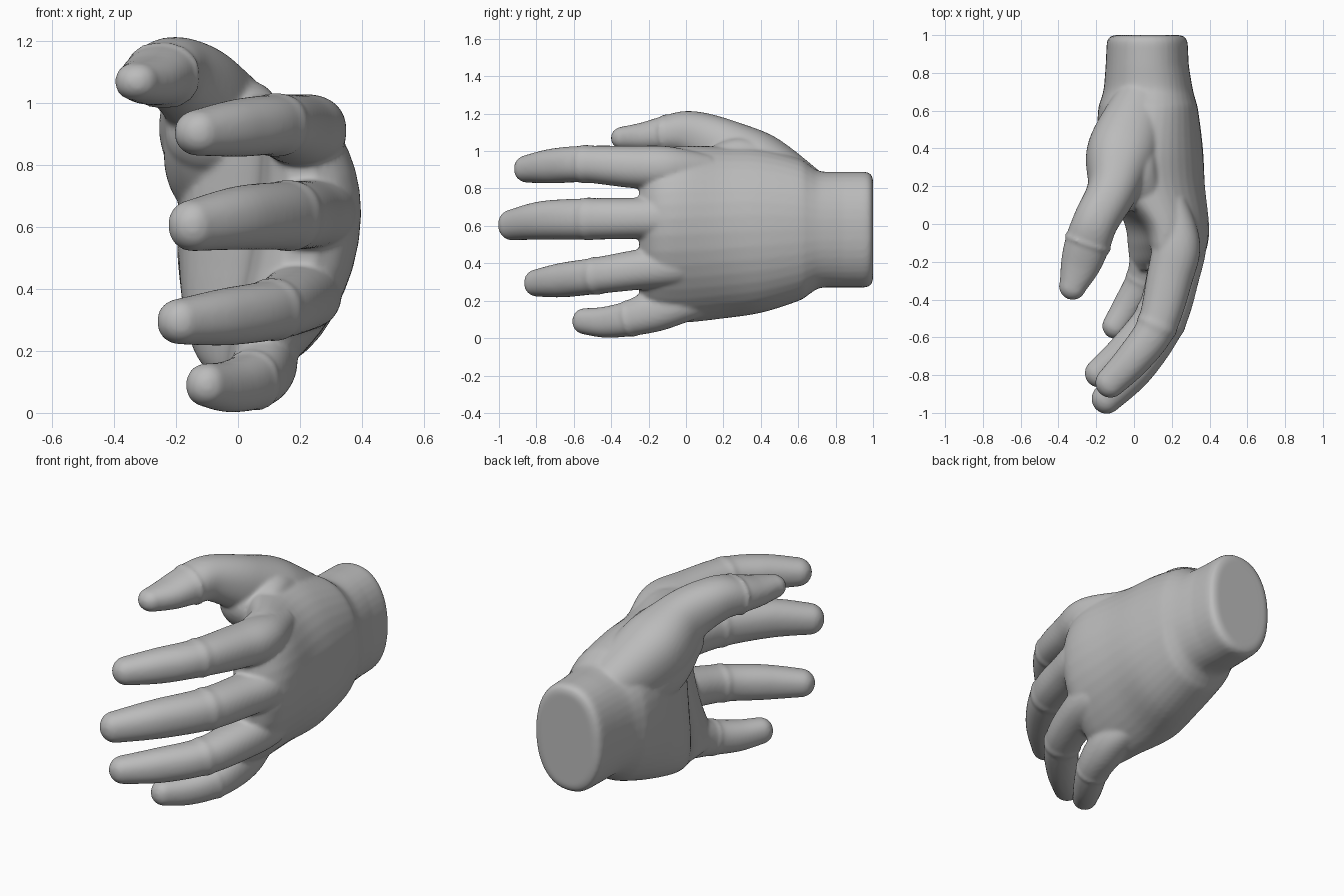
import bpy, bmesh, math
from mathutils import Vector

cube = bpy.data.objects.get("Cube")
if cube:
    bpy.data.objects.remove(cube)

skin = bpy.data.materials.new("plain grey")
skin.use_nodes = True
GREY = (0.5, 0.5, 0.5, 1)
skin.diffuse_color = GREY
skin.node_tree.nodes["Principled BSDF"].inputs["Base Color"].default_value = GREY
SIDES = 40


def smooth_path(rows, steps=8):
    """Catmull-Rom interpolation through rows of equal length."""
    rows = [Vector(r) for r in rows]
    out = []
    for i in range(len(rows) - 1):
        p1, p2 = rows[i], rows[i + 1]
        p0, p3 = rows[max(i - 1, 0)], rows[min(i + 2, len(rows) - 1)]
        for k in range(steps):
            t = k / steps
            out.append(0.5 * (2 * p1 + (p2 - p0) * t + (2 * p0 - 5 * p1 + 4 * p2 - p3) * t ** 2
                              + (3 * p1 - p0 - 3 * p2 + p3) * t ** 3))
    return out + [rows[-1]]


def oval():
    """Unit circle points, slightly squared."""
    for i in range(SIDES):
        a = math.tau * i / SIDES
        yield [math.copysign(abs(v) ** 0.9, v) for v in (math.cos(a), math.sin(a))]


def loft(name, rings):
    """Skin a list of vertex rings into a closed solid."""
    bm = bmesh.new()
    loops = [[bm.verts.new(p) for p in ring] for ring in rings]
    for a, b in zip(loops, loops[1:]):
        for i in range(SIDES):
            j = (i + 1) % SIDES
            bm.faces.new((a[i], a[j], b[j], b[i]))
    bm.faces.new(loops[0])
    bm.faces.new(loops[-1])
    bmesh.ops.recalc_face_normals(bm, faces=bm.faces)
    mesh = bpy.data.meshes.new(name)
    bm.to_mesh(mesh)
    bm.free()
    obj = bpy.data.objects.new(name, mesh)
    bpy.context.collection.objects.link(obj)
    mesh.materials.append(skin)
    return obj


def palm_ring(y, x, z, half_x, half_z, tilt, bend):
    """Oval section whose middle bulges toward the back of the hand."""
    return [(x + half_x * c + tilt * s - bend * s * s, y, z + half_z * s) for c, s in oval()]


def digit(name, rows, joint, ridge=0.006):
    """Rounded tube; rows hold x, y, z, half thickness and half width."""
    pts = smooth_path([r[:3] for r in rows])
    sizes = smooth_path([(r[3], r[4], 0) for r in rows])
    rings = []

    def add(centre, direction, thick, wide):
        across = Vector((0, 0, 1))
        across = (across - direction * across.dot(direction)).normalized()
        side = across.cross(direction)
        rings.append([centre + side * thick * c + across * wide * s for c, s in oval()])

    for i, (p, s) in enumerate(zip(pts, sizes)):
        d = (pts[min(i + 1, len(pts) - 1)] - pts[max(i - 1, 0)]).normalized()
        bump = ridge if i == joint * 8 else 0
        add(p, d, s.x + bump, s.y + bump)
    # Domed fingertip
    for k in range(1, 9):
        a = k / 8 * math.pi * 0.48
        add(p + d * s.x * math.sin(a), d, s.x * math.cos(a), s.y * math.cos(a))
    return loft(name, rings)


# Wrist and palm: y, centre x, centre z, half x, half z, tilt, bend
palm_rows = [
    (0.84, 0.07, 0.58, 0.22, 0.31, 0, 0),
    (0.72, 0.075, 0.58, 0.235, 0.312, 0, 0),
    (0.66, 0.075, 0.58, 0.25, 0.345, 0, 0.005),
    (0.60, 0.075, 0.58, 0.265, 0.382, 0, 0.01),
    (0.40, 0.085, 0.575, 0.28, 0.44, 0, 0.04),
    (0.20, 0.11, 0.565, 0.265, 0.46, 0.03, 0.08),
    (0.00, 0.205, 0.555, 0.185, 0.472, 0.07, 0.12),
    (-0.12, 0.22, 0.55, 0.16, 0.465, 0.075, 0.13),
    (-0.20, 0.215, 0.545, 0.12, 0.44, 0.075, 0.135),
    (-0.25, 0.21, 0.54, 0.05, 0.38, 0.075, 0.13),
]
cuff = [palm_ring(y, 0.07, 0.58, 0.215 - e, 0.31 - e, 0, 0)
        for y, e in ((1.0, 0.04), (0.992, 0.018), (0.975, 0.004), (0.95, 0))]
parts = [loft("palm", cuff + [palm_ring(*r) for r in smooth_path(palm_rows, 5)])]

# Fingers, knuckle to tip: x, y, z, half thickness and half width
parts.append(digit("index_finger", [
    (0.20, 0.12, 0.89, 0.08, 0.09), (0.225, -0.10, 0.91, 0.125, 0.115),
    (0.19, -0.28, 0.915, 0.122, 0.113), (0.12, -0.54, 0.93, 0.105, 0.098),
    (0.0, -0.71, 0.92, 0.095, 0.093), (-0.125, -0.84, 0.905, 0.08, 0.075)], 3))
parts.append(digit("middle_finger", [
    (0.26, 0.12, 0.64, 0.08, 0.09), (0.26, -0.08, 0.645, 0.125, 0.115),
    (0.225, -0.28, 0.64, 0.12, 0.11), (0.16, -0.52, 0.637, 0.11, 0.11),
    (0.01, -0.76, 0.63, 0.10, 0.103), (-0.145, -0.925, 0.605, 0.08, 0.083)], 3))
parts.append(digit("ring_finger", [
    (0.20, 0.12, 0.40, 0.08, 0.09), (0.215, -0.06, 0.39, 0.12, 0.115),
    (0.185, -0.26, 0.365, 0.115, 0.107), (0.11, -0.48, 0.333, 0.10, 0.097),
    (-0.04, -0.66, 0.31, 0.09, 0.092), (-0.185, -0.79, 0.295, 0.076, 0.074)], 3))
parts.append(digit("little_finger", [
    (0.07, 0.14, 0.22, 0.07, 0.08), (0.09, -0.04, 0.18, 0.10, 0.105),
    (0.08, -0.17, 0.145, 0.10, 0.112), (0.045, -0.30, 0.105, 0.09, 0.095),
    (-0.03, -0.43, 0.085, 0.08, 0.083), (-0.10, -0.54, 0.09, 0.068, 0.07)], 3))

# Thumb, its fleshy pad, and the web reaching to the index knuckle
parts.append(digit("thumb", [
    (0.04, 0.64, 0.76, 0.15, 0.15), (-0.06, 0.38, 0.91, 0.19, 0.19),
    (-0.115, 0.18, 1.03, 0.135, 0.15), (-0.2, 0.02, 1.095, 0.12, 0.12),
    (-0.245, -0.10, 1.09, 0.12, 0.10), (-0.285, -0.22, 1.075, 0.105, 0.08),
    (-0.325, -0.33, 1.07, 0.072, 0.062)], 4, 0.01))
parts.append(digit("thumb_pad", [
    (0.03, 0.62, 0.68, 0.14, 0.15), (-0.05, 0.38, 0.80, 0.18, 0.18),
    (-0.07, 0.22, 0.90, 0.165, 0.14)], 0, 0))
parts.append(digit("thumb_web", [
    (0.01, 0.42, 0.91, 0.12, 0.12), (0.02, 0.28, 0.965, 0.11, 0.11),
    (0.08, 0.14, 0.93, 0.08, 0.08)], 0, 0))

# Fuse the parts into one smooth hand
bpy.ops.object.select_all(action="DESELECT")
for part in parts:
    part.select_set(True)
bpy.context.view_layer.objects.active = parts[0]
bpy.ops.object.join()
hand = bpy.context.object
hand.name = hand.data.name = "hand"
remesh = hand.modifiers.new("fuse", "REMESH")
remesh.mode = "VOXEL"
remesh.voxel_size = 0.011
remesh.use_smooth_shade = True
relax = hand.modifiers.new("soften", "SMOOTH")
relax.factor = 0.5
relax.iterations = 6
